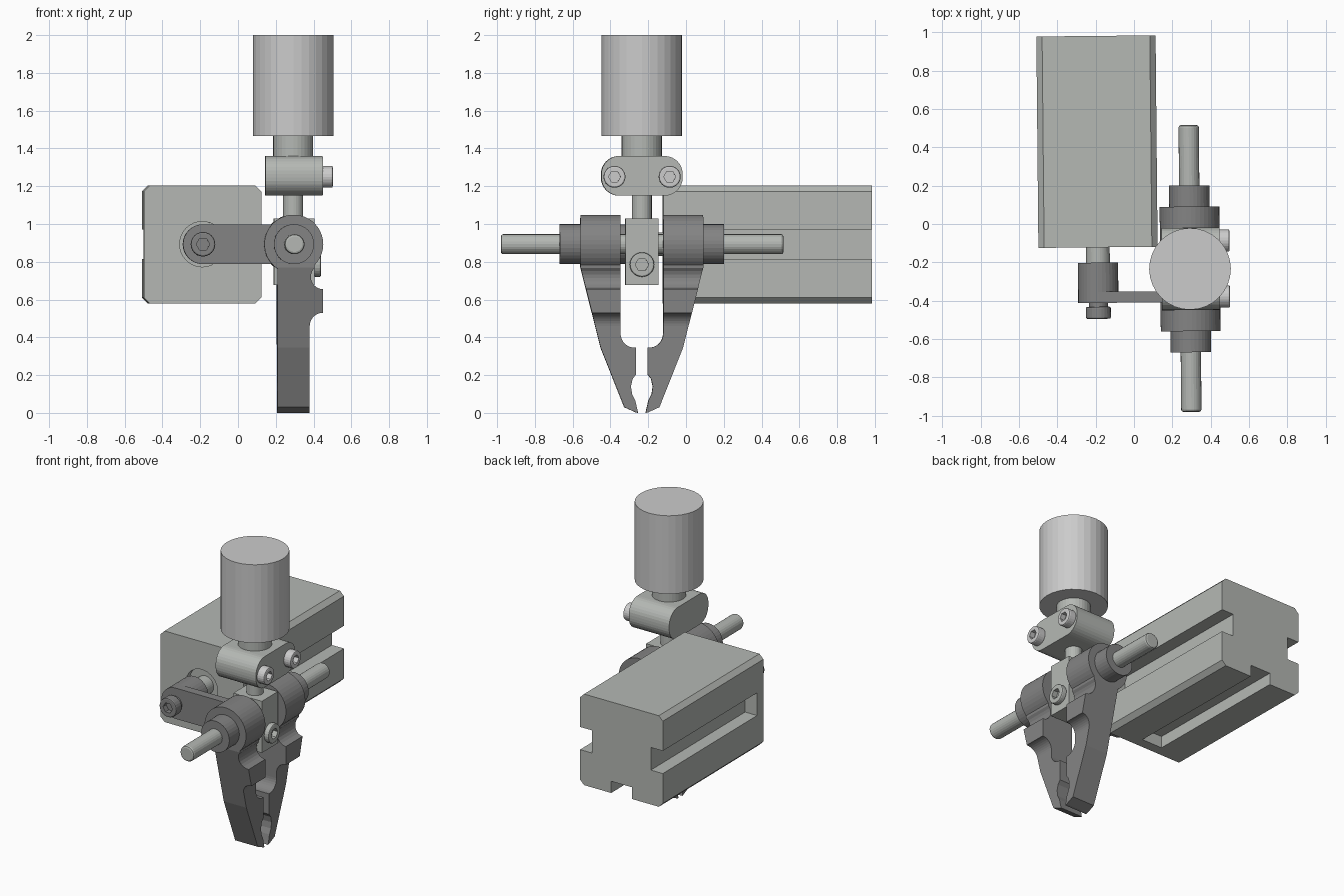
import bpy, bmesh
from math import sin, cos, radians
from mathutils import Matrix

if "Cube" in bpy.data.objects:
    bpy.data.objects.remove(bpy.data.objects["Cube"])

CX, CY, CZ = 0.29, -0.237, 0.893      # clamp axis centre
TURN = Matrix.Rotation(radians(0.55), 4, 'Z')  # whole assembly sits slightly turned


def arc(u, v, r, a0, a1, n=8):
    return [(u + r * cos(radians(a0 + (a1 - a0) * i / n)),
             v + r * sin(radians(a0 + (a1 - a0) * i / n))) for i in range(n + 1)]


def prism(name, axis, pts, a, b, bevel=0):
    """Extrude a 2D profile along an axis from a to b."""
    place = {'x': lambda u, v, w: (w, u, v),
             'y': lambda u, v, w: (u, w, v),
             'z': lambda u, v, w: (u, v, w)}[axis]
    bm = bmesh.new()
    lo = [bm.verts.new(place(u, v, a)) for u, v in pts]
    hi = [bm.verts.new(place(u, v, b)) for u, v in pts]
    bm.faces.new(lo)
    bm.faces.new(hi)
    n = len(pts)
    for i in range(n):
        j = (i + 1) % n
        bm.faces.new((lo[i], lo[j], hi[j], hi[i]))
    bmesh.ops.recalc_face_normals(bm, faces=bm.faces)
    if bevel:
        rims = [e for e in bm.edges if e.calc_face_angle(0) > radians(60)]
        bmesh.ops.bevel(bm, geom=rims, offset=bevel, segments=2, profile=0.5, affect='EDGES')
    me = bpy.data.meshes.new(name)
    bm.to_mesh(me)
    bm.free()
    ob = bpy.data.objects.new(name, me)
    bpy.context.collection.objects.link(ob)
    return ob


def cyl(name, axis, u, v, r, a, b, bevel=0, n=32):
    return prism(name, axis, arc(u, v, r, 0, 360, n)[:-1], a, b, bevel)


def rect(u0, u1, v0, v1):
    return [(u0, v0), (u1, v0), (u1, v1), (u0, v1)]


def boolean(ob, cutter, op='DIFFERENCE'):
    m = ob.modifiers.new("cut", 'BOOLEAN')
    m.operation, m.object, m.solver = op, cutter, 'EXACT'
    bpy.context.view_layer.objects.active = ob
    bpy.ops.object.modifier_apply(modifier=m.name)
    bpy.data.objects.remove(cutter)


def bolt(name, axis, u, v, r, base, tip):
    """Cap screw head with a hex socket in its outer end."""
    d = 1 if tip > base else -1
    head = cyl(name, axis, u, v, r, base, tip, 0.008, 24)
    boolean(head, cyl("socket", axis, u, v, r * 0.55, tip - d * 0.035, tip + d * 0.02, 0, 6))


# Slotted main body: chamfered block, three slots open at the back, recess in front
x0, x1, z0, z1, c = -0.50, 0.122, 0.58, 1.203, 0.03
body = prism("slotted_body", 'y',
             [(x0 + c, z0), (x1 - c, z0), (x1, z0 + c), (x1, z1 - c),
              (x1 - c, z1), (x0 + c, z1), (x0, z1 - c), (x0, z0 + c)], -0.12, 0.983)
for slot in (rect(x0 - 0.1, x0 + 0.09, 0.815, 0.97),
             rect(x1 - 0.09, x1 + 0.1, 0.815, 0.97),
             rect(-0.267, -0.112, z0 - 0.1, z0 + 0.08)):
    boolean(body, prism("slot_cutter", 'y', slot, -0.05, 1.1))
boolean(body, cyl("recess_cutter", 'y', -0.19, CZ, 0.12, -0.3, -0.08))

# Body shaft, crank arm and its bolt
cyl("body_shaft", 'y', -0.19, CZ, 0.062, -0.21, -0.07)
cyl("arm_boss", 'y', -0.19, CZ, 0.105, -0.355, -0.2)
prism("crank_arm", 'y', arc(-0.19, CZ, 0.105, 90, 270, 16) + arc(CX, CZ, 0.105, -90, 90, 16),
      -0.41, -0.352)
cyl("arm_bolt_neck", 'y', -0.19, CZ, 0.05, -0.435, -0.4)
bolt("arm_bolt", 'y', -0.19, CZ, 0.065, -0.43, -0.493)

# Jaws: side profile intersected with front silhouette, mirrored about CY
side = (arc(-0.275, 0.42, 0.075, 180, 270) +
        [(-0.267, 0.345), (-0.267, 0.205), (-0.286, 0.18), (-0.295, 0.14), (-0.289, 0.1),
         (-0.272, 0.065), (-0.257, 0.0), (-0.27, 0.003), (-0.33, 0.03), (-0.455, 0.345),
         (-0.562, 0.77), (-0.562, 1.1), (-0.35, 1.1)])
front = (arc(CX, CZ, 0.156, 237, -45, 32) + arc(0.445, 0.72, 0.065, 135, 270) +
         arc(0.445, 0.46, 0.07, 90, 180) + [(0.375, -0.05), (0.205, -0.05)])
for s, tag in ((1, "front"), (-1, "back")):
    jaw = prism(tag + "_jaw", 'x', [(CY + s * (y - CY), z) for y, z in side], 0.05, 0.55)
    boolean(jaw, prism("silhouette", 'y', front, -0.7, 0.3), 'INTERSECT')
    cyl(tag + "_jaw_hub", 'y', CX, CZ, 0.106, CY - s * 0.32, CY - s * 0.435)

# Pivot rod and the centre block with its set screw
cyl("pivot_rod", 'y', CX, CZ, 0.053, -0.983, 0.513, 0.012, 24)
prism("centre_block", 'z', rect(0.187, 0.402, CY - 0.087, CY + 0.087), 0.677, 1.03)
bolt("block_screw", 'x', CY, 0.785, 0.065, 0.40, 0.437)

# Post, rounded clamp with two screws, neck and handle
cyl("post", 'z', CX, CY, 0.053, 1.02, 1.16, 0, 24)
zb, zt, r, h = 1.15, 1.36, 0.095, 0.215
prism("top_clamp", 'x',
      arc(CY + h - r, zb + r, r, -90, 0) + arc(CY + h - r, zt - r, r, 0, 90) +
      arc(CY - h + r, zt - r, r, 90, 180) + arc(CY - h + r, zb + r, r, 180, 270),
      0.142, 0.445)
for s in (-1, 1):
    bolt("clamp_screw", 'x', CY + s * 0.146, 1.25, 0.058, 0.44, 0.498)
cyl("handle_neck", 'z', CX, CY, 0.106, 1.355, 1.47)
cyl("handle", 'z', CX, CY, 0.213, 1.465, 2.0)


# Greys: dark jaws and arm, mid-grey body and rods, light handle and clamp screws
def grey(name, r, g, b):
    m = bpy.data.materials.new(name)
    m.diffuse_color = (r, g, b, 1)
    m.use_nodes = True
    m.node_tree.nodes["Principled BSDF"].inputs["Base Color"].default_value = m.diffuse_color
    return m


dark = grey("dark_steel", 0.23, 0.23, 0.23)
mid = grey("mid_grey", 0.46, 0.48, 0.455)
light = grey("light_grey", 0.74, 0.74, 0.74)
for ob in bpy.context.scene.objects:
    if "jaw" in ob.name or "arm" in ob.name:
        mat = dark
    elif ob.name == "handle" or "clamp_screw" in ob.name:
        mat = light
    else:
        mat = mid
    ob.data.materials.clear()
    ob.data.materials.append(mat)
    ob.data.transform(TURN)           # apply the slight turn to every part
